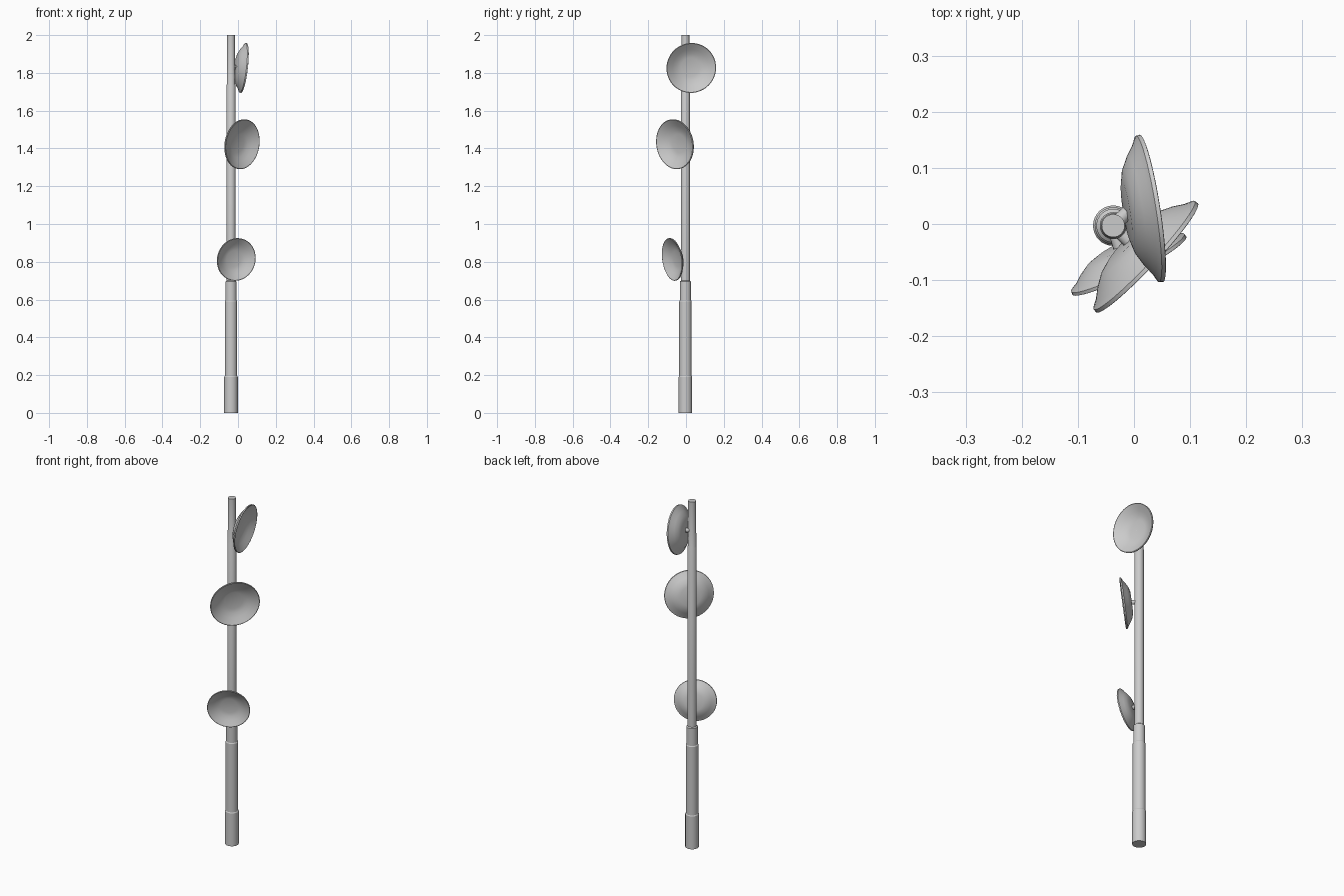
import bpy, bmesh, math
from mathutils import Matrix, Vector

if "Cube" in bpy.data.objects:
    bpy.data.objects.remove(bpy.data.objects["Cube"])

POLE_X, POLE_Y = -0.037, -0.003


def lathe(name, profile, segments, matrix, angle=30):
    """Revolve an (r, z) profile around z and place it with matrix."""
    bm = bmesh.new()
    rings = []
    for r, z in profile:
        if r == 0:
            rings.append([bm.verts.new((0, 0, z))])
        else:
            rings.append([bm.verts.new((r * math.cos(2 * math.pi * i / segments),
                                        r * math.sin(2 * math.pi * i / segments), z))
                          for i in range(segments)])
    for a, b in zip(rings, rings[1:]):
        for i in range(segments):
            j = (i + 1) % segments
            if len(a) == 1:
                bm.faces.new((a[0], b[j], b[i]))
            elif len(b) == 1:
                bm.faces.new((a[i], a[j], b[0]))
            else:
                bm.faces.new((a[i], a[j], b[j], b[i]))
    bmesh.ops.recalc_face_normals(bm, faces=bm.faces)
    mesh = bpy.data.meshes.new(name)
    bm.to_mesh(mesh)
    bm.free()
    ob = bpy.data.objects.new(name, mesh)
    ob.matrix_world = matrix
    bpy.context.collection.objects.link(ob)
    bpy.ops.object.select_all(action='DESELECT')
    ob.select_set(True)
    bpy.context.view_layer.objects.active = ob
    bpy.ops.object.shade_smooth_by_angle(angle=math.radians(angle))
    return ob


# Stepped mast
mast_profile = [(0, 0), (0.036, 0), (0.036, 0.19), (0.033, 0.195), (0.033, 0.59),
                (0.030, 0.595), (0.030, 0.695), (0.024, 0.70), (0.024, 1.735),
                (0.022, 1.74), (0.022, 1.81), (0.0205, 1.815), (0.0205, 2.0), (0, 2.0)]
lathe("mast", mast_profile, 32, Matrix.Translation((POLE_X, POLE_Y, 0)))

# Dish shell: flat back plate, curved bowl, thin rim, hollow front (unit = rim radius 0.133)
dish_profile = [(0, -0.047), (0.055, -0.046), (0.078, -0.040), (0.1, -0.028),
                (0.118, -0.015), (0.132, -0.008), (0.133, -0.001), (0.130, 0),
                (0.115, -0.009), (0.096, -0.020), (0.074, -0.031), (0.05, -0.037),
                (0, -0.038)]

# Rim centre, radius, facing direction (degrees), downward tilt
dishes = [("lower_dish", (-0.008, -0.075, 0.812), 0.114, -63, 8),
          ("middle_dish", (0.024, -0.061, 1.422), 0.133, -43, 7),
          ("upper_dish", (0.032, 0.028, 1.826), 0.133, 9, 6.5)]

for name, centre, radius, azimuth, tilt in dishes:
    a, t, s = math.radians(azimuth), math.radians(tilt), radius / 0.133
    facing = Vector((math.cos(a) * math.cos(t), math.sin(a) * math.cos(t), -math.sin(t)))
    turn = facing.to_track_quat('Z', 'Y').to_matrix().to_4x4()
    profile = [(r * s, z * s) for r, z in dish_profile]
    lathe(name, profile, 48, Matrix.Translation(centre) @ turn, 25)

    # Short bracket from the back plate to the mast
    start = Vector(centre) - facing * 0.044 * s
    end = Vector((POLE_X, POLE_Y, start.z))
    arm = end - start
    lathe(name + "_bracket", [(0, 0), (0.012, 0), (0.012, arm.length), (0, arm.length)], 16,
          Matrix.Translation(start) @ arm.to_track_quat('Z', 'Y').to_matrix().to_4x4())
